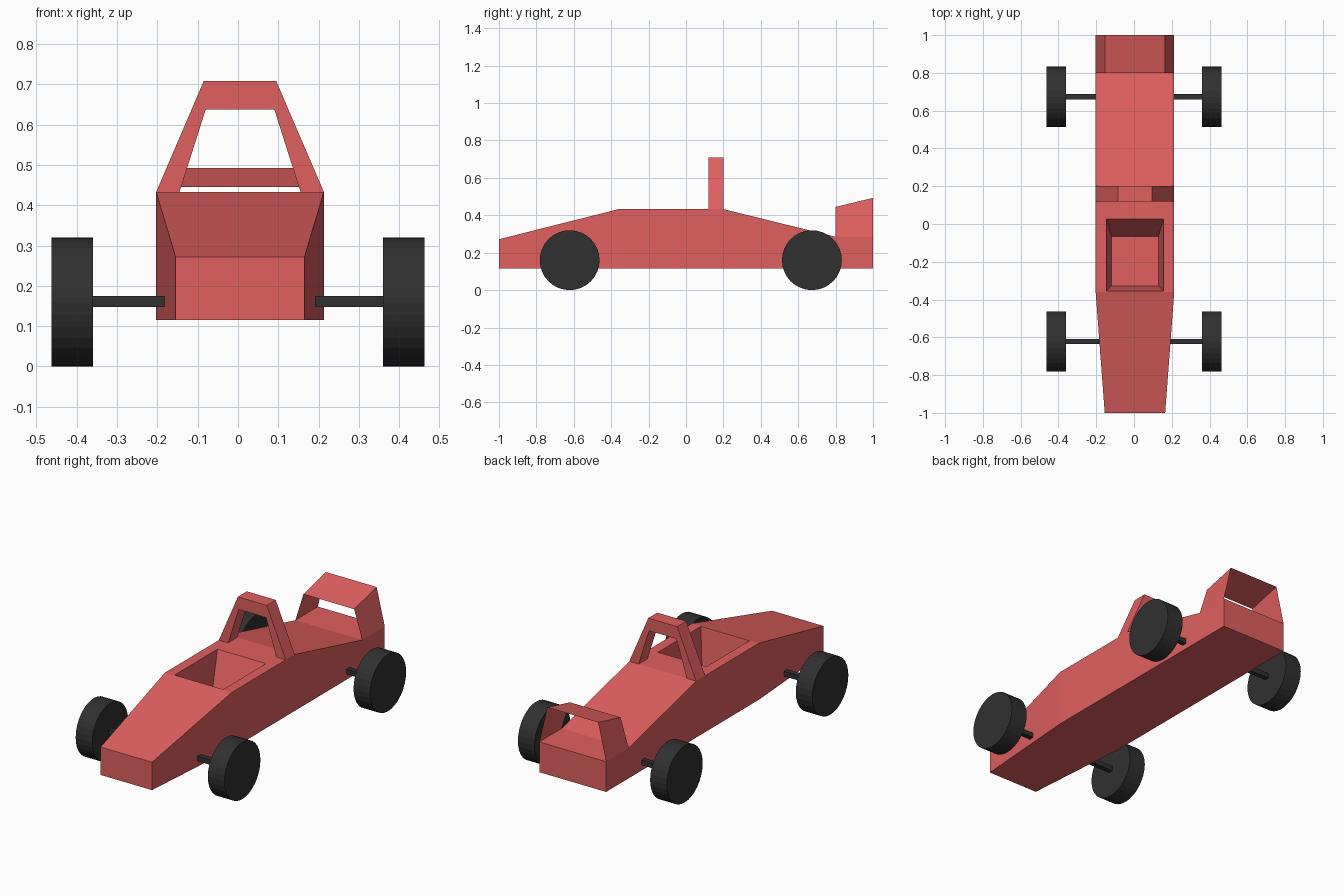
import bpy, bmesh, math
from mathutils import Matrix, Vector

if "Cube" in bpy.data.objects:
    bpy.data.objects.remove(bpy.data.objects["Cube"])

CX = 0.005  # the bodywork sits slightly off centre


def material(name, rgb):
    m = bpy.data.materials.new(name)
    m.diffuse_color = (*rgb, 1)
    m.use_nodes = True
    m.node_tree.nodes["Principled BSDF"].inputs["Base Color"].default_value = m.diffuse_color
    return m


RED = material("red_paint", (0.75, 0.115, 0.115))
BLACK = material("black_rubber", (0.03, 0.03, 0.03))


def finish(name, bm, mat):
    bmesh.ops.recalc_face_normals(bm, faces=bm.faces)
    me = bpy.data.meshes.new(name)
    bm.to_mesh(me)
    bm.free()
    me.materials.append(mat)
    ob = bpy.data.objects.new(name, me)
    bpy.context.collection.objects.link(ob)
    return ob


def loft(name, sections, mat, closed=True):
    """Skin a list of equal-length point loops; closed adds wrap and end caps."""
    bm = bmesh.new()
    rings = [[bm.verts.new(p) for p in s] for s in sections]
    n = len(rings[0])
    for a, b in zip(rings, rings[1:]):
        for i in range(n if closed else n - 1):
            j = (i + 1) % n
            bm.faces.new((a[i], a[j], b[j], b[i]))
    if closed:
        bm.faces.new(rings[0])
        bm.faces.new(rings[-1])
    return finish(name, bm, mat)


def box(name, lo, hi, mat):
    lo, hi = Vector(lo), Vector(hi)
    bm = bmesh.new()
    bmesh.ops.create_cube(bm, size=1, matrix=Matrix.Translation((lo + hi) / 2)
                          @ Matrix.Diagonal((*(hi - lo), 1)))
    return finish(name, bm, mat)


# Body: stations of (y, half width, top height) over a flat floor
stations = [(-1, 0.16, 0.272), (-0.36, 0.208, 0.433), (0.2, 0.208, 0.433),
            (0.8, 0.208, 0.285), (1, 0.208, 0.285)]
body = loft("body", [[(CX - w, y, 0.115), (CX + w, y, 0.115),
                      (CX + w, y, z), (CX - w, y, z)] for y, w, z in stations], RED)

# Cockpit opening: tapered cutter, extended a little above the deck
rim = [Vector((CX + x, y, 0.433)) for x, y in
       ((-0.151, -0.355), (0.151, -0.355), (0.151, 0.026), (-0.151, 0.026))]
floor = [Vector((CX + x, y, 0.2)) for x, y in
         ((-0.124, -0.327), (0.124, -0.327), (0.124, -0.065), (-0.124, -0.065))]
above = [r + (r - f) * 0.1 for r, f in zip(rim, floor)]
cutter = loft("cockpit_cutter", [floor, rim, above], RED)
cutter.hide_render = True
cutter.hide_viewport = True
cut = body.modifiers.new("cockpit", "BOOLEAN")
cut.operation = "DIFFERENCE"
cut.solver = "EXACT"
cut.object = cutter

# Roll bar: an arch profile given depth
outer = [(-0.208, 0.433), (-0.09, 0.708), (0.09, 0.708), (0.208, 0.433)]
inner = [(-0.15, 0.433), (-0.085, 0.638), (0.085, 0.638), (0.15, 0.433)]
loft("roll_bar", [[(CX + ox, 0.12, oz), (CX + ix, 0.12, iz),
                   (CX + ix, 0.2, iz), (CX + ox, 0.2, oz)]
                  for (ox, oz), (ix, iz) in zip(outer, inner)], RED)

# Rear wing: thin folded sheet rising to the back
loft("rear_wing", [[(CX - 0.208, y, 0.285), (CX - 0.158, y, z),
                    (CX + 0.158, y, z), (CX + 0.208, y, 0.285)]
                   for y, z in ((0.8, 0.445), (1, 0.493))], RED, closed=False)

# Wheels and axle stubs
for end, y in (("front", -0.622), ("rear", 0.673)):
    for side, s in (("left", -1), ("right", 1)):
        bm = bmesh.new()
        bmesh.ops.create_cone(bm, cap_ends=True, segments=32, radius1=0.16, radius2=0.16,
                              depth=0.103,
                              matrix=Matrix.Translation((s * 0.4115, y, 0.16))
                              @ Matrix.Rotation(math.pi / 2, 4, "Y"))
        finish(f"{end}_{side}_wheel", bm, BLACK)
        x0, x1 = sorted((s * 0.16, s * 0.37))
        box(f"{end}_{side}_axle", (x0, y - 0.014, 0.147), (x1, y + 0.014, 0.175), BLACK)
